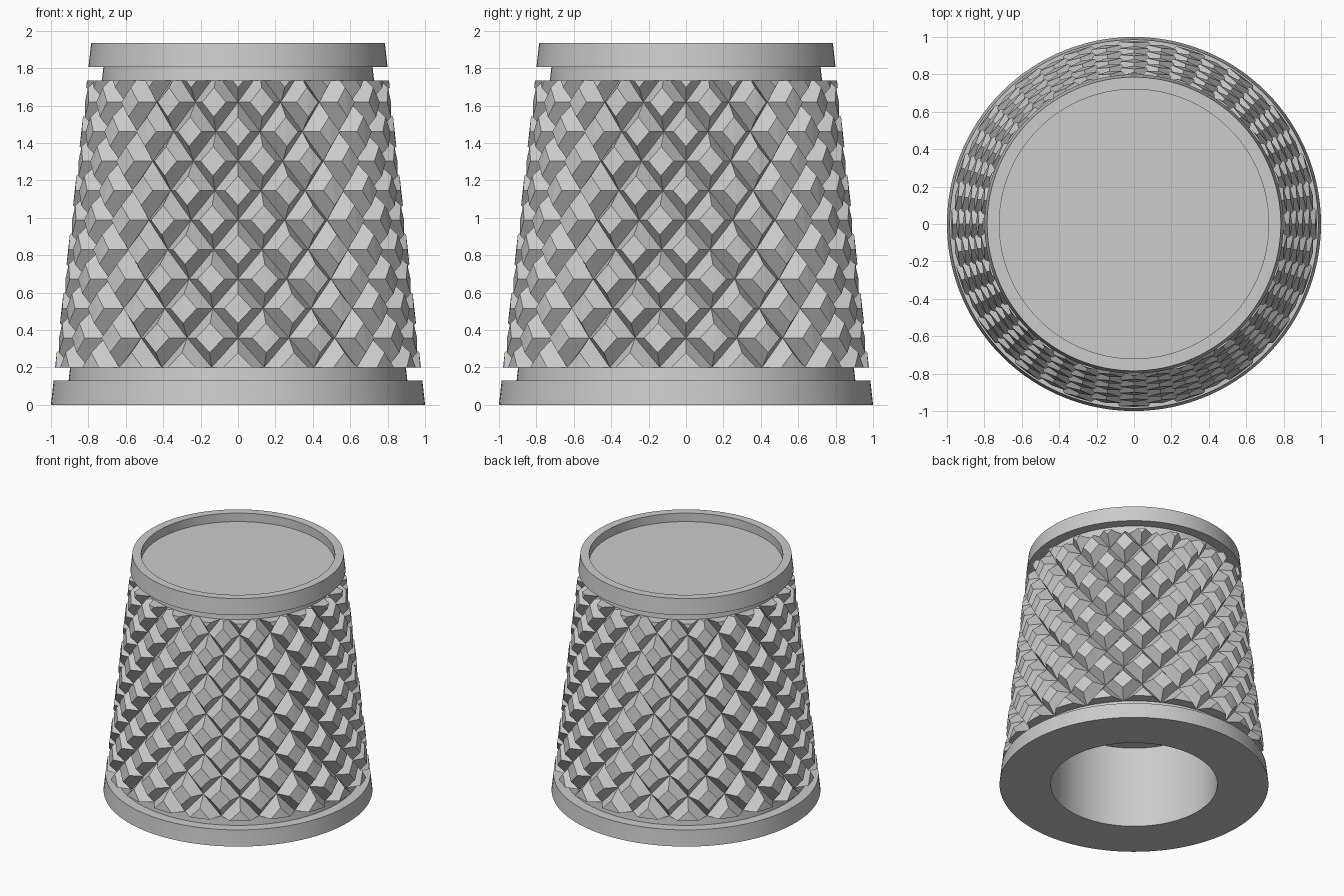
import bpy, bmesh, math
from mathutils import Vector, Matrix

if "Cube" in bpy.data.objects:
    bpy.data.objects.remove(bpy.data.objects["Cube"], do_unlink=True)

grey = bpy.data.materials.new("plain grey")
colour = (0.6, 0.6, 0.6, 1)
grey.diffuse_color = colour
grey.use_nodes = True
grey.node_tree.nodes["Principled BSDF"].inputs["Base Color"].default_value = colour

TAPER = 0.111     # radius lost per unit of height
DEPTH = 0.08      # depth of the knurl grooves
LOW, HIGH = 0.2, 1.735
COLUMNS = 20      # studs in one row
PITCH = 0.1575    # height of half a stud


def cone(z, inset=0.0):
    """Radius of the tapered outer surface at height z."""
    return 1.0 - TAPER * z - inset


def finish(bm, name, smooth):
    bmesh.ops.remove_doubles(bm, verts=bm.verts, dist=0.0001)
    bmesh.ops.recalc_face_normals(bm, faces=bm.faces)
    mesh = bpy.data.meshes.new(name)
    bm.to_mesh(mesh)
    bm.free()
    mesh.materials.append(grey)
    obj = bpy.data.objects.new(name, mesh)
    bpy.context.collection.objects.link(obj)
    if smooth:
        bpy.ops.object.select_all(action="DESELECT")
        obj.select_set(True)
        bpy.context.view_layer.objects.active = obj
        bpy.ops.object.shade_smooth_by_angle(angle=math.radians(30))


def lathe(name, profile, steps=120):
    bm = bmesh.new()
    verts = [bm.verts.new((r, 0, z)) for r, z in profile]
    edges = [bm.edges.new(pair) for pair in zip(verts, verts[1:])]
    bmesh.ops.spin(bm, geom=verts + edges, cent=(0, 0, 0), axis=(0, 0, 1),
                   angle=math.tau, steps=steps, use_merge=True)
    finish(bm, name, True)


# Turned body: blind bore, base band, hidden core, neck, top band, shallow dish
core = DEPTH + 0.03
lathe("knob_body", [
    (0, 0.67), (0.62, 0.67), (0.62, 0), (1, 0), (cone(0.13), 0.13),
    (cone(0.13, DEPTH), 0.13), (cone(LOW, DEPTH), LOW),
    (cone(LOW, core), LOW), (cone(HIGH, core), HIGH),
    (cone(HIGH, DEPTH), HIGH), (cone(1.805, DEPTH), 1.805),
    (cone(1.805), 1.805), (cone(1.935), 1.935),
    (0.72, 1.935), (0.72, 1.865), (0, 1.865)])


# Knurled grip: staggered rows of flat-topped diamond studs
def grip_point(bm, column, row, inset):
    z = LOW + row * PITCH
    angle = column * math.pi / COLUMNS
    r = cone(z, inset)
    return bm.verts.new((r * math.cos(angle), r * math.sin(angle), z))


bm = bmesh.new()
corners = [(1, 0), (0, 1), (-1, 0), (0, -1)]
for row in range(11):
    for column in range(row % 2, 2 * COLUMNS, 2):
        foot = [grip_point(bm, column + a, row + b, DEPTH) for a, b in corners]
        top = [grip_point(bm, column + a / 2, row + b / 2, 0) for a, b in corners]
        for k in range(4):
            n = (k + 1) % 4
            bm.faces.new((foot[k], foot[n], top[n], top[k]))
        bm.faces.new((top[0], top[1], top[3]))
        bm.faces.new((top[1], top[2], top[3]))
bmesh.ops.remove_doubles(bm, verts=bm.verts, dist=0.0001)

# Trim both ends of the grip flat and close them inward to the core
for z, side in ((LOW, -1), (HIGH, 1)):
    bmesh.ops.bisect_plane(bm, geom=bm.verts[:] + bm.edges[:] + bm.faces[:],
                           dist=0.00001, plane_co=(0, 0, z),
                           plane_no=(0, 0, side), clear_outer=True)
    rim = [e for e in bm.edges if e.is_boundary
           and all(abs(v.co.z - z) < 0.001 for v in e.verts)]
    new = bmesh.ops.extrude_edge_only(bm, edges=rim)["geom"]
    for v in new:
        if isinstance(v, bmesh.types.BMVert):
            flat = Vector((v.co.x, v.co.y, 0)).normalized() * cone(z, core + 0.02)
            v.co = (flat.x, flat.y, z)
finish(bm, "knurled_grip", False)
